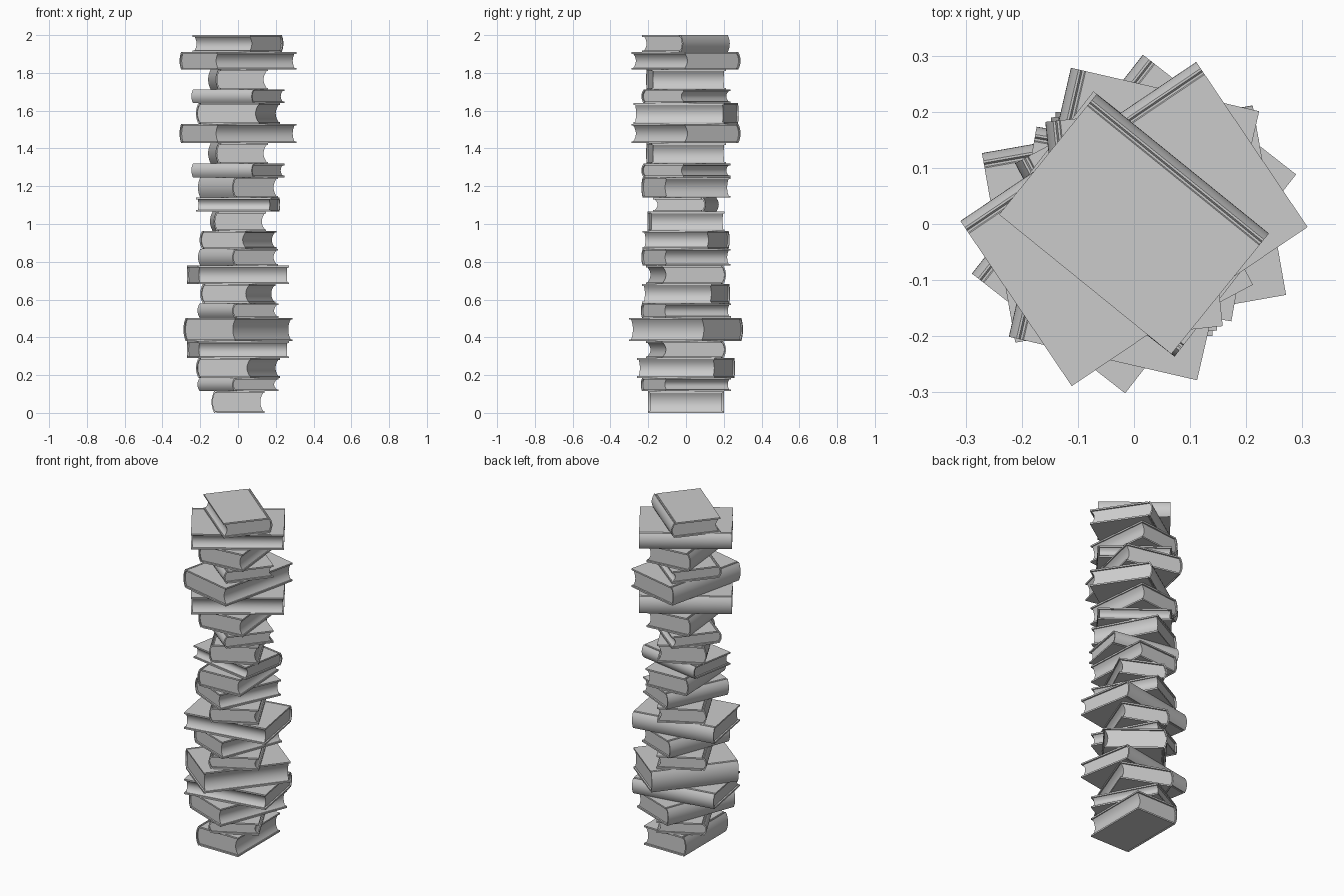
import bpy, bmesh, math

if "Cube" in bpy.data.objects:
    bpy.data.objects.remove(bpy.data.objects["Cube"])

ASPECT = 0.7      # cover width / length
BOARD = 0.009     # cover thickness

# each book: top z, length, compass angle the spine faces (degrees)
BOOKS = [
    (0.115, 0.400, 180), (0.185, 0.395, 208), (0.290, 0.440, 159),
    (0.380, 0.490, 100), (0.503, 0.495, 142), (0.580, 0.395, 208),
    (0.682, 0.395, 159), (0.780, 0.490, 100), (0.868, 0.390, 208),
    (0.963, 0.385, 155), (1.065, 0.395, 183), (1.140, 0.402, 80),
    (1.247, 0.390, 208), (1.320, 0.405, 232), (1.428, 0.395, 186),
    (1.530, 0.507, 124), (1.640, 0.492, 167), (1.712, 0.405, 232),
    (1.818, 0.395, 186), (1.910, 0.507, 124), (2.000, 0.395, 51),
]


def arc(x0, z0, z1, bulge, n=10):
    """Shallow arc from z0 up to z1, bowed by bulge along x."""
    pts = []
    for i in range(n + 1):
        t = i / n
        pts.append((x0 + bulge * (1 - (2 * t - 1) ** 2), z0 + (z1 - z0) * t))
    return pts


def extrude_profile(name, pts, length, z, spin):
    """Closed x-z outline extruded along the book's length."""
    bm = bmesh.new()
    face = bm.faces.new([bm.verts.new((x, -length / 2, h)) for x, h in pts])
    out = bmesh.ops.extrude_face_region(bm, geom=[face])
    verts = [v for v in out["geom"] if isinstance(v, bmesh.types.BMVert)]
    bmesh.ops.translate(bm, verts=verts, vec=(0, length, 0))
    bmesh.ops.recalc_face_normals(bm, faces=bm.faces)
    mesh = bpy.data.meshes.new(name)
    bm.to_mesh(mesh)
    bm.free()
    ob = bpy.data.objects.new(name, mesh)
    bpy.context.collection.objects.link(ob)
    ob.location.z = z
    ob.rotation_euler.z = spin
    bpy.ops.object.select_all(action='DESELECT')
    ob.select_set(True)
    bpy.context.view_layer.objects.active = ob
    bpy.ops.object.shade_smooth_by_angle(angle=math.radians(30))
    return ob


def book(number, z0, z1, length, spine):
    w, h = length * ASPECT, z1 - z0
    left, right, bulge = -w / 2 + 0.014, w / 2, 0.014
    spin = math.radians(spine - 180)
    g, d = left + 0.004, 0.004

    # cover: rounded spine, hinge grooves, two flat boards
    outer = arc(left, 0, h, -bulge)
    top = [(g, h), (g + 0.003, h - d), (g + 0.007, h - d), (g + 0.009, h),
           (right, h), (right, h - BOARD)]
    inner = arc(left + 0.004, BOARD, h - BOARD, -bulge + 0.003)[::-1]
    bottom = [(right, BOARD), (right, 0), (g + 0.009, 0), (g + 0.007, d),
              (g + 0.003, d), (g, 0)]
    extrude_profile(f"cover_{number}", outer + top + inner + bottom, length, z0, spin)

    # pages: rounded back, hollow fore-edge
    back = arc(left + 0.004, BOARD, h - BOARD, -bulge + 0.003)
    fore = arc(right - 0.006, BOARD, h - BOARD, -0.016)[::-1]
    extrude_profile(f"pages_{number}", back + fore, length - 0.018, z0, spin)


z = 0.0
for i, (top_z, length, spine) in enumerate(BOOKS, 1):
    book(i, z, top_z, length, spine)
    z = top_z
